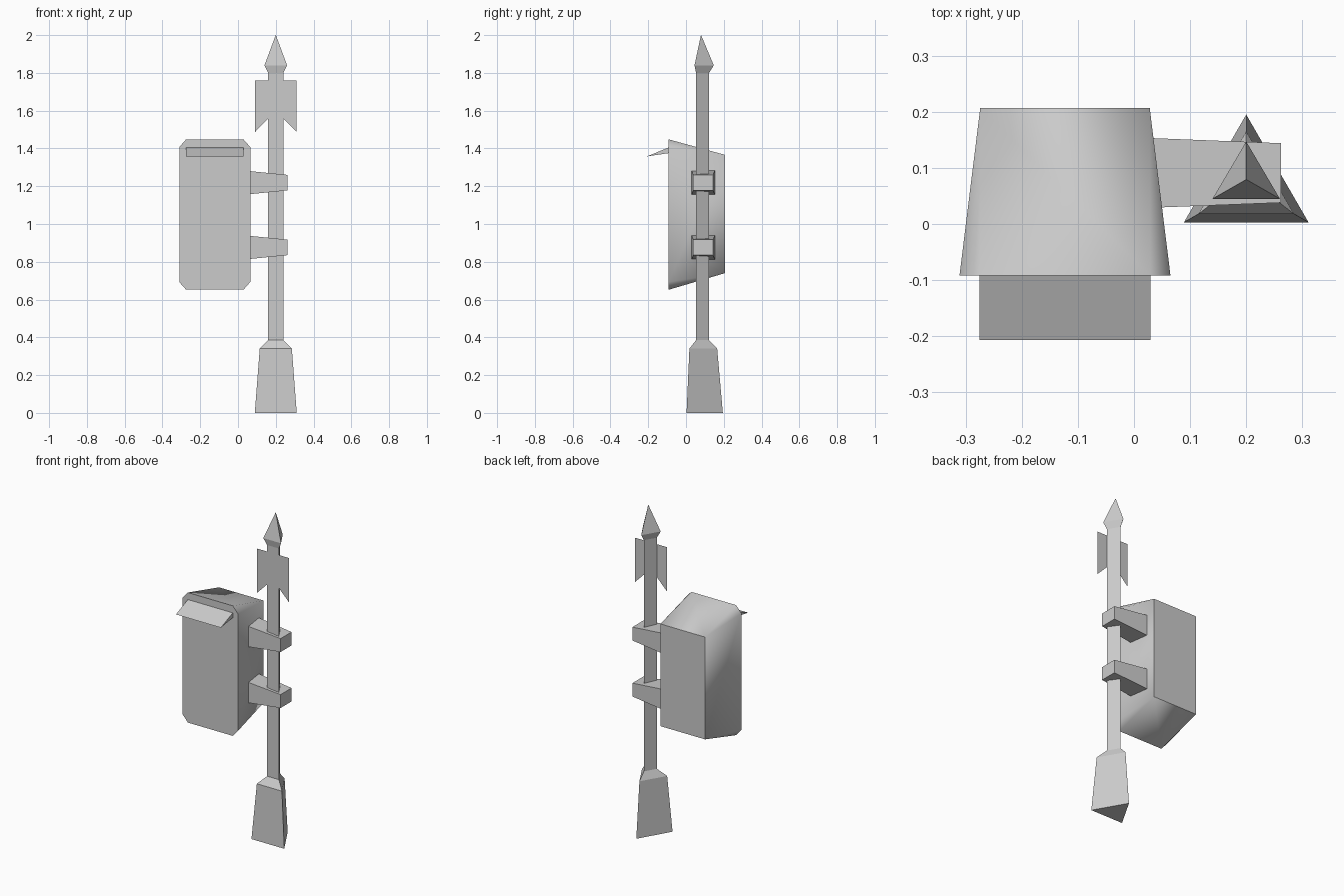
import bpy
import bmesh
import math

cube = bpy.data.objects.get("Cube")
if cube:
    bpy.data.objects.remove(cube, do_unlink=True)

grey = bpy.data.materials.new("plain_grey")
grey.use_nodes = True
GREY = (0.6, 0.6, 0.6, 1)
grey.diffuse_color = GREY
grey.node_tree.nodes["Principled BSDF"].inputs["Base Color"].default_value = GREY


def make(name, bm):
    """Turn a bmesh into a named grey object."""
    bmesh.ops.recalc_face_normals(bm, faces=bm.faces[:])
    mesh = bpy.data.meshes.new(name)
    bm.to_mesh(mesh)
    bm.free()
    mesh.materials.append(grey)
    obj = bpy.data.objects.new(name, mesh)
    bpy.context.collection.objects.link(obj)
    return obj


def loft(name, rings):
    """Join equal rings of points with quads and cap both ends."""
    bm = bmesh.new()
    loops = [[bm.verts.new(p) for p in ring] for ring in rings]
    n = len(loops[0])
    for a, b in zip(loops, loops[1:]):
        for i in range(n):
            j = (i + 1) % n
            bm.faces.new((a[i], a[j], b[j], b[i]))
    bm.faces.new(loops[0])
    bm.faces.new(loops[-1])
    bmesh.ops.remove_doubles(bm, verts=bm.verts[:], dist=1e-4)
    return make(name, bm)


POLE_X = 0.2


def triangle(half, front, back, z):
    """Triangular section with its point towards the back."""
    return [(POLE_X - half, front, z), (POLE_X + half, front, z), (POLE_X, back, z)]


# Pole, flared foot and pointed head, all three-sided
loft("pole", [triangle(0.04, 0.053, 0.122, z) for z in (0.38, 1.8)])
loft("pole_foot", [triangle(0.111, 0.003, 0.195, 0),
                   triangle(0.085, 0.018, 0.165, 0.34),
                   triangle(0.04, 0.053, 0.122, 0.385)])
loft("spear_head", [triangle(0.04, 0.053, 0.122, 1.8),
                    triangle(0.06, 0.045, 0.147, 1.84),
                    triangle(0.0005, 0.079, 0.08, 2)])

# Flat swept wings beside the pole
for name, side in (("left_wing", 1), ("right_wing", -1)):
    bm = bmesh.new()
    outline = [(0.04, 1.76), (0.11, 1.76), (0.11, 1.487), (0.04, 1.558)]
    bm.faces.new([bm.verts.new((POLE_X + side * x, 0.053, z)) for x, z in outline])
    make(name, bm)


# Box: chamfered front outline bridged to a plain rectangular back
MID_X, FRONT, BACK = -0.123, -0.092, 0.207
bm = bmesh.new()
front, back = [], []
for sx, sz in ((1, 1), (-1, 1), (-1, -1), (1, -1)):
    side = bm.verts.new((MID_X + sx * 0.188, FRONT, 1.05 + sz * 0.357))
    end = bm.verts.new((MID_X + sx * 0.152, FRONT, 1.05 + sz * 0.398))
    front.append((side, end) if sx * sz > 0 else (end, side))
    back.append(bm.verts.new((MID_X + sx * 0.151, BACK, 1.053 + sz * 0.313)))
for i in range(4):
    j = (i + 1) % 4
    bm.faces.new((front[i][0], front[i][1], back[i]))
    bm.faces.new((front[i][1], front[j][0], back[j], back[i]))
bm.faces.new([v for pair in front for v in pair])
bm.faces.new(back)
box = make("box", bm)
bpy.ops.object.select_all(action="DESELECT")
box.select_set(True)
bpy.context.view_layer.objects.active = box
bpy.ops.object.shade_smooth_by_angle(angle=math.radians(60))

# Sloping wedge visor on the box front
wedge = [(FRONT, 1.405), (-0.207, 1.358), (FRONT, 1.375)]
loft("visor", [[(MID_X + s * 0.152, y, z) for y, z in wedge] for s in (-1, 1)])


# Two tapered brackets holding the box to the pole
def bracket_ring(x, half_y, mid_z, half_z):
    return [(x, 0.091 + sy * half_y, mid_z + sz * half_z)
            for sy, sz in ((-1, -1), (1, -1), (1, 1), (-1, 1))]


for name, z in (("lower_bracket", 0.876), ("upper_bracket", 1.219)):
    loft(name, [bracket_ring(0.033, 0.062, z, 0.064), bracket_ring(0.262, 0.053, z, 0.041)])
